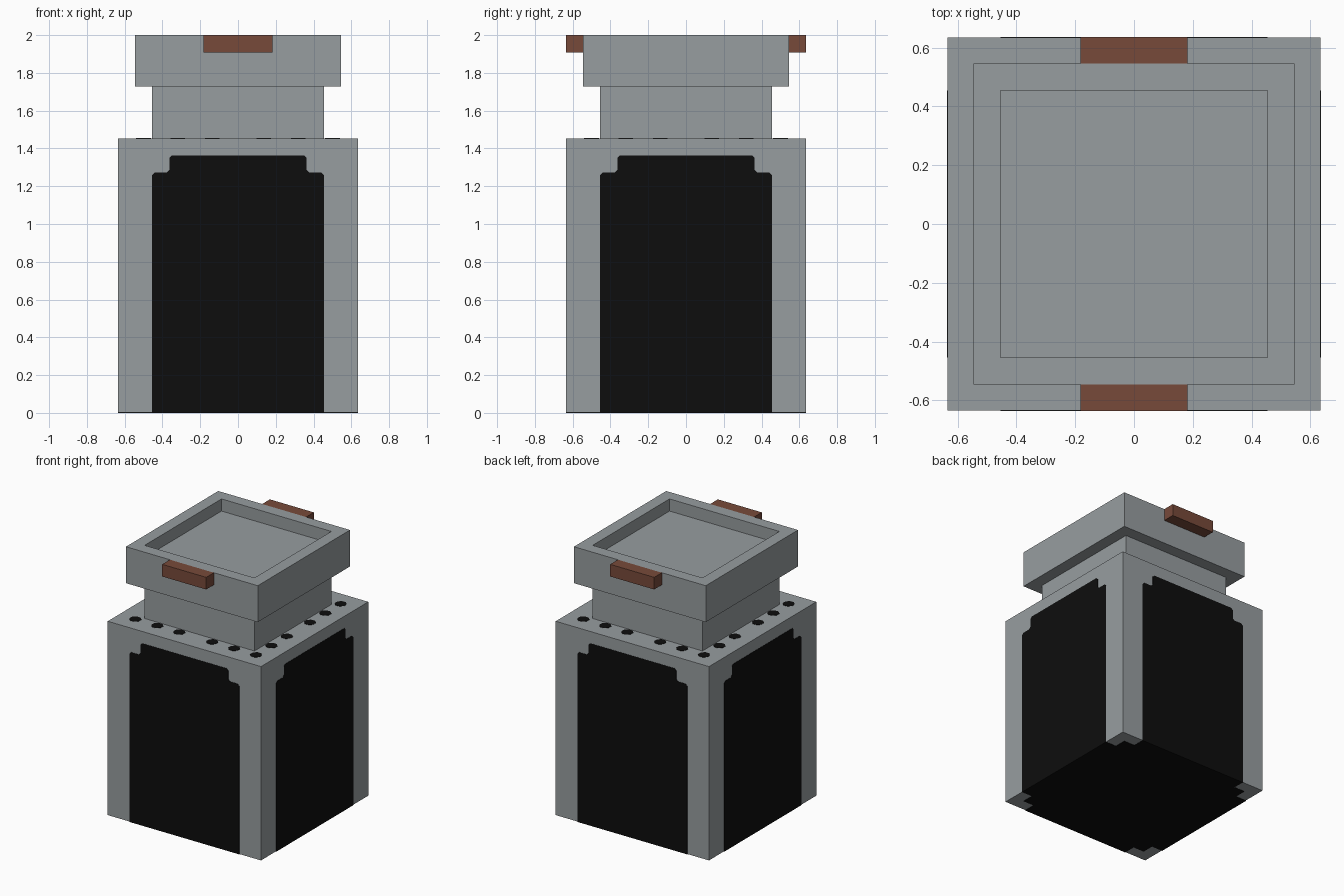
import bpy, bmesh, math
from mathutils import Matrix, Vector

if "Cube" in bpy.data.objects:
    bpy.data.objects.remove(bpy.data.objects["Cube"], do_unlink=True)

U = 1 / 11        # module that every part snaps to
T = 0.002         # thickness of the painted plates


def material(name, r, g, b):
    m = bpy.data.materials.new(name)
    m.use_nodes = True
    m.diffuse_color = (r, g, b, 1)
    m.node_tree.nodes["Principled BSDF"].inputs["Base Color"].default_value = (r, g, b, 1)
    return m


grey = material("grey stone", 0.31, 0.337, 0.35)
black = material("black panel", 0.004, 0.004, 0.004)
brown = material("brown handle", 0.185, 0.068, 0.042)


def finish(bm, name, mat):
    bmesh.ops.recalc_face_normals(bm, faces=bm.faces)
    mesh = bpy.data.meshes.new(name)
    bm.to_mesh(mesh)
    bm.free()
    mesh.materials.append(mat)
    obj = bpy.data.objects.new(name, mesh)
    bpy.context.collection.objects.link(obj)
    return obj


def box(bm, low, high):
    low, high = Vector(low), Vector(high)
    place = Matrix.Translation((low + high) / 2) @ Matrix.Diagonal((*(high - low), 1))
    bmesh.ops.create_cube(bm, size=1, matrix=place)


def plate(bm, outline, matrix):
    """Thin slab from a 2D outline, growing along local z."""
    face = bm.faces.new([bm.verts.new(matrix @ Vector((x, y, 0))) for x, y in outline])
    grown = bmesh.ops.extrude_face_region(bm, geom=[face])["geom"]
    verts = [v for v in grown if isinstance(v, bmesh.types.BMVert)]
    bmesh.ops.translate(bm, verts=verts, vec=matrix.to_3x3() @ Vector((0, 0, T)))


def turn(i):
    return Matrix.Rotation(i * math.pi / 2, 4, "Z")


# Body and neck
H = 7 * U - T
bm = bmesh.new()
box(bm, (-H, -H, T), (H, H, 16 * U - T))
finish(bm, "body", grey)

bm = bmesh.new()
box(bm, (-5 * U, -5 * U, 16 * U - T), (5 * U, 5 * U, 19 * U))
finish(bm, "neck", grey)

# Rim with a shallow square basin
bm = bmesh.new()
box(bm, (-6 * U, -6 * U, 19 * U), (6 * U, 6 * U, 22 * U))
bm.normal_update()
top = max(bm.faces, key=lambda f: f.calc_center_median().z)
bmesh.ops.inset_region(bm, faces=[top], thickness=U, use_even_offset=True)
floor = bmesh.ops.extrude_face_region(bm, geom=[top])["geom"]
bmesh.ops.translate(bm, verts=[v for v in floor if isinstance(v, bmesh.types.BMVert)],
                    vec=(0, 0, -U))
if top.is_valid:
    bmesh.ops.delete(bm, geom=[top], context="FACES_ONLY")
finish(bm, "rim", grey)

# Handles
for name, side in (("front_handle", -1), ("back_handle", 1)):
    bm = bmesh.new()
    y = sorted((side * 6 * U, side * 7 * U))
    box(bm, (-2 * U, y[0], 21 * U), (2 * U, y[1], 22 * U))
    finish(bm, name, brown)

# Stepped side panels with softened corners
c = 0.014
half = [(5 * U, 0), (5 * U, 14 * U - c), (5 * U - c, 14 * U), (4 * U + c, 14 * U),
        (4 * U, 14 * U + c), (4 * U, 15 * U - c), (4 * U - c, 15 * U)]
outline = half + [(-x, z) for x, z in reversed(half)]
upright = Matrix.Translation((0, -H, 0)) @ Matrix.Rotation(math.pi / 2, 4, "X")
for i, name in enumerate(("front", "left", "back", "right")):
    bm = bmesh.new()
    plate(bm, outline, turn(i) @ upright)
    finish(bm, name + "_panel", black)

# Underside panel with stepped corners
corner = [(7, 5), (6, 5), (6, 6), (5, 6), (5, 7)]
points = [turn(i) @ Vector((x * U, y * U, 0)) for i in range(4) for x, y in corner]
bm = bmesh.new()
plate(bm, [(p.x, p.y) for p in points], Matrix.Identity(4))
finish(bm, "underside_panel", black)

# Ring of small dark spots around the neck
spot = [(0.042 * math.cos(a), 0.042 * math.sin(a))
        for a in (math.pi / 8 + k * math.pi / 4 for k in range(8))]
bm = bmesh.new()
for i in range(4):
    for x in (-5.5, -3.5, -1.5, 1.5, 3.5):
        plate(bm, spot, turn(i) @ Matrix.Translation((x * U, -5.5 * U, 16 * U - T)))
finish(bm, "shoulder_spots", black)
